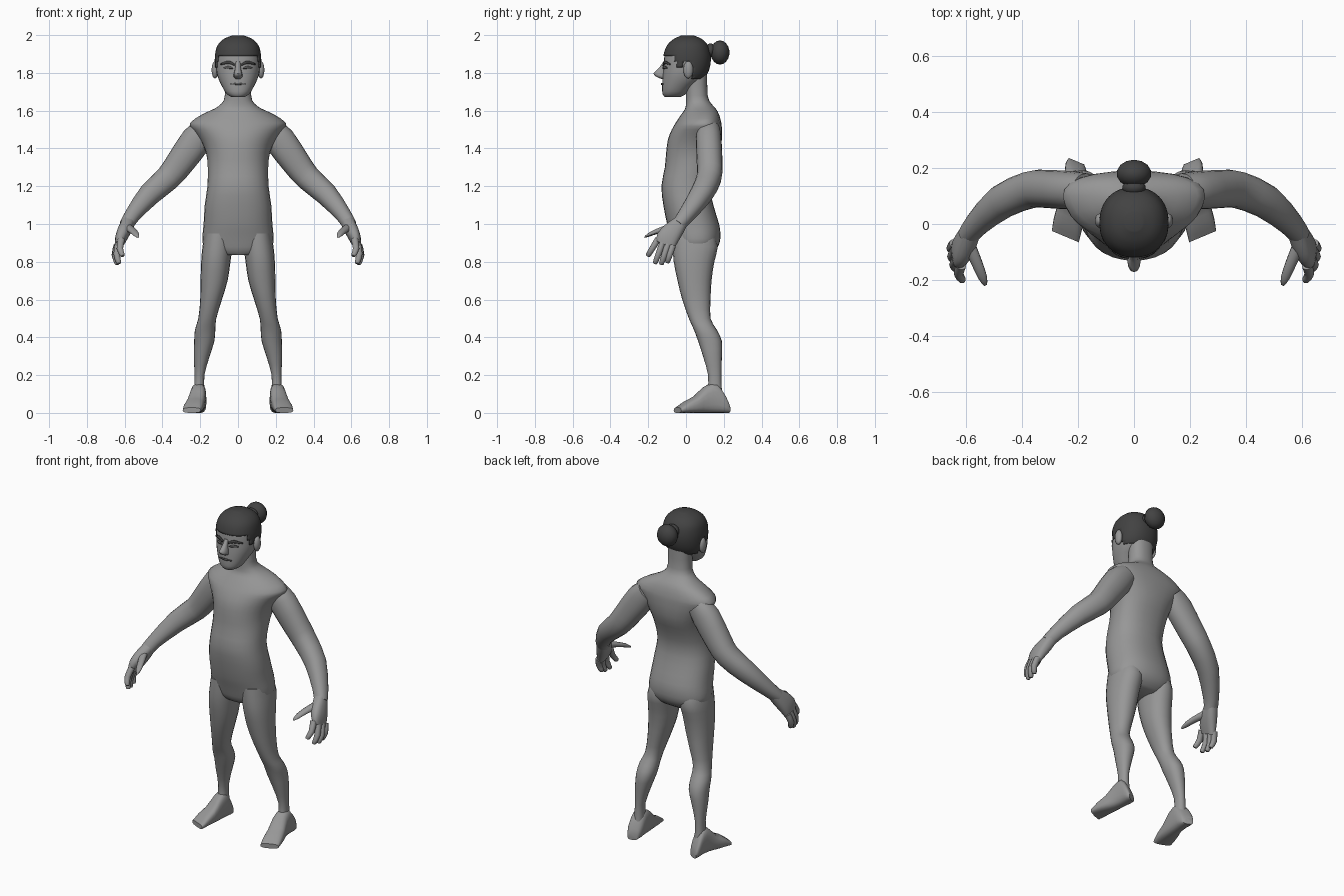
import bpy, bmesh, math
from mathutils import Vector
from mathutils.bvhtree import BVHTree

if "Cube" in bpy.data.objects:
    bpy.data.objects.remove(bpy.data.objects["Cube"])


def material(name, value):
    m = bpy.data.materials.new(name)
    m.diffuse_color = (value, value, value, 1)
    m.use_nodes = True
    m.node_tree.nodes["Principled BSDF"].inputs["Base Color"].default_value = m.diffuse_color
    return m


SKIN = material("skin grey", 0.31)
HAIR = material("hair charcoal", 0.055)
DARK = material("dark feature grey", 0.10)


def finish(name, bm, mat, pair=False, angle=50):
    bmesh.ops.recalc_face_normals(bm, faces=bm.faces)
    me = bpy.data.meshes.new(name)
    bm.to_mesh(me)
    bm.free()
    me.materials.append(mat)
    ob = bpy.data.objects.new(name, me)
    bpy.context.collection.objects.link(ob)
    bpy.ops.object.select_all(action='DESELECT')
    ob.select_set(True)
    bpy.context.view_layer.objects.active = ob
    bpy.ops.object.shade_smooth_by_angle(angle=math.radians(angle))
    if pair:
        mod = ob.modifiers.new("mirror", 'MIRROR')
        mod.use_mirror_merge = False
    return ob


def refine(rings, steps):
    """Smooth curve through the given section values."""
    out = []
    for i in range(len(rings) - 1):
        p = [rings[max(0, min(len(rings) - 1, i + j))] for j in (-1, 0, 1, 2)]
        for s in range(steps):
            t = s / steps
            out.append([0.5 * (2 * b + (c - a) * t + (2 * a - 5 * b + 4 * c - d) * t * t
                               + (3 * b - a - 3 * c + d) * t ** 3) for a, b, c, d in zip(*p)])
    return out + [list(rings[-1])]


def loft(rings, sides=20, n=2.2, u=None, v=None, steps=2, bm=None):
    """Sections are (x, y, z, radius u, radius v, taper). Without u, they follow the path."""
    bm = bm or bmesh.new()
    rings = refine([tuple(r) + (0,) * (6 - len(r)) for r in rings], steps)
    pts = [Vector(r[:3]) for r in rings]
    prev = None
    for i, (x, y, z, ru, rv, k) in enumerate(rings):
        if u is None:
            t = (pts[min(i + 1, len(pts) - 1)] - pts[max(i - 1, 0)]).normalized()
            b = Vector((0, 1, 0.01))
            b = (b - t * b.dot(t)).normalized()
            a = b.cross(t)
        else:
            a, b = Vector(u), Vector(v)
        ring = []
        for j in range(sides):
            th = 2 * math.pi * j / sides
            c, s = math.cos(th), math.sin(th)
            c = math.copysign(abs(c) ** (2 / n), c)
            s = math.copysign(abs(s) ** (2 / n), s)
            ring.append(bm.verts.new(pts[i] + a * (ru * c * (1 + k * s)) + b * (rv * s)))
        if prev:
            for j in range(sides):
                q = (j + 1) % sides
                bm.faces.new((prev[j], prev[q], ring[q], ring[j]))
        else:
            bm.faces.new(ring[::-1])
        prev = ring
    bm.faces.new(prev)
    return bm


X, Y, Z = (1, 0, 0), (0, 1, 0), (0, 0, 1)


def level(z, x0, x1, y0, y1, k=0):
    """Horizontal section from its extents."""
    return ((x0 + x1) / 2, (y0 + y1) / 2, z, (x1 - x0) / 2, (y1 - y0) / 2, k)


def ellipsoid(name, c, r, mat, pair=False):
    bm = bmesh.new()
    bmesh.ops.create_uvsphere(bm, u_segments=14, v_segments=9, radius=1)
    for p in bm.verts:
        p.co = Vector((c[i] + p.co[i] * r[i] for i in range(3)))
    return finish(name, bm, mat, pair)


# Torso with shoulders and neck: z, half width, front, back, taper
torso = [(.835, .11, -.04, .12, 0), (.86, .16, -.058, .155, 0), (.90, .187, -.07, .178, 0),
         (.95, .187, -.085, .182, 0), (1.0, .182, -.10, .175, 0), (1.1, .176, -.12, .145, 0),
         (1.2, .162, -.13, .128, .03), (1.3, .16, -.112, .15, .08), (1.38, .168, -.105, .18, .12),
         (1.45, .198, -.095, .19, .2), (1.5, .232, -.075, .19, .22), (1.535, .245, -.055, .187, .22),
         (1.58, .185, -.025, .175, .2), (1.61, .125, -.005, .158, .1), (1.64, .085, .0, .132, 0),
         (1.68, .07, .0, .115, 0), (1.79, .07, .0, .112, 0)]
finish("torso", loft([level(z, -w, w, f, b, k) for z, w, f, b, k in torso],
                     sides=28, n=2.3, u=X, v=Y), SKIN)

# Legs: z, inner, outer, front, back
legs = [(.95, .03, .175, -.07, .15), (.88, .03, .188, -.07, .168), (.80, .04, .195, -.065, .15),
        (.70, .055, .198, -.045, .135), (.60, .085, .20, -.02, .13), (.50, .115, .21, .015, .13),
        (.44, .12, .228, .042, .163), (.38, .125, .232, .064, .19), (.30, .15, .234, .09, .19),
        (.20, .178, .23, .117, .187), (.12, .177, .233, .115, .19), (.05, .177, .236, .11, .20)]
finish("legs", loft([level(*r) for r in legs], u=X, v=Y), SKIN, True)

# Feet: x, y, height, half width
feet = [(.205, .224, .04, .027), (.206, .20, .095, .038), (.208, .155, .155, .04),
        (.214, .10, .14, .042), (.225, .05, .09, .047), (.236, 0, .062, .05), (.245, -.045, .028, .048)]
finish("feet", loft([(x, y, h / 2, w, h / 2) for x, y, h, w in feet],
                    n=2.8, u=(1, .42, 0), v=Z), SKIN, True)

# Arms from inside the shoulder to the wrist
arms = [(.17, .12, 1.50, .065, .06), (.22, .12, 1.445, .082, .068), (.31, .125, 1.32, .075, .068),
        (.37, .122, 1.245, .068, .066), (.47, .08, 1.155, .06, .06), (.56, 0, 1.045, .042, .044),
        (.59, -.04, .995, .038, .036)]
finish("arms", loft(arms), SKIN, True)

# Hands: palm, four fingers and thumb
hands = loft([(.578, -.02, 1.02, .034, .036), (.60, -.065, .97, .036, .054),
              (.62, -.098, .925, .031, .06), (.632, -.112, .885, .02, .053)],
             n=2.5, u=(.95, 0, .3), v=(.08, .88, -.42))
fingers = [((.617, -.148, .92), (.61, -.203, .83)), ((.63, -.122, .905), (.63, -.165, .79)),
           ((.637, -.096, .89), (.638, -.132, .785)), ((.64, -.07, .885), (.64, -.10, .795))]
for a, b in fingers:
    a, b = Vector(a), Vector(b)
    mid = a.lerp(b, .55) + Vector((.012, 0, 0))
    loft([(*a, .019, .017), (*mid, .017, .016), (*b.lerp(mid, .12), .013, .013), (*b, .006, .006)],
         sides=10, bm=hands)
loft([(.59, -.07, .985, .024, .026), (.562, -.135, .968, .021, .02), (.54, -.19, .947, .017, .016),
      (.53, -.217, .933, .007, .007)], sides=10, bm=hands, u=(.9, -.3, 0), v=(0, .4, .9))
finish("hands", hands, SKIN, True)

# Head: z, half width, front, back
head = [(1.672, .035, -.112, -.03), (1.688, .06, -.124, 0), (1.72, .08, -.126, .03),
        (1.76, .10, -.125, .08), (1.80, .113, -.122, .108), (1.85, .117, -.117, .122),
        (1.90, .115, -.113, .122), (1.94, .102, -.095, .108), (1.972, .072, -.062, .078),
        (1.992, .025, -.02, .035)]
bm = loft([level(z, -w, w, f, b) for z, w, f, b in head], sides=28, n=2.2, u=X, v=Y)
surface = BVHTree.FromBMesh(bm)
finish("head", bm, SKIN)


# Hair cap cut along a hairline
def hairline(y):
    if y < -.055:
        return 1.89
    if y < -.008:
        return 1.832
    return 1.862 if y < .03 else 1.768


bm = loft([level(z + .006 * (z > 1.9), -w - .006, w + .006, f - .005, b + .008)
           for z, w, f, b in head], sides=48, n=2.2, u=X, v=Y, steps=5)
low = [f for f in bm.faces if f.calc_center_median().z < hairline(f.calc_center_median().y)]
bmesh.ops.delete(bm, geom=low, context='FACES')
cap = finish("hair_cap", bm, HAIR)
mod = cap.modifiers.new("thickness", 'SOLIDIFY')
mod.thickness = .008
mod.offset = -1

# Bun and its tie
ellipsoid("hair_bun", (0, .18, 1.908), (.063, .05, .064), HAIR)
ellipsoid("hair_tie", (0, .13, 1.92), (.042, .028, .036), HAIR)

# Ears and nose
ellipsoid("ears", (.122, .012, 1.816), (.018, .026, .046), SKIN, True)
finish("nose", loft([(0, -.108, 1.86, .013, .012), (0, -.122, 1.83, .014, .018),
                     (0, -.135, 1.797, .022, .037), (0, -.128, 1.778, .023, .026),
                     (0, -.118, 1.768, .012, .012)], sides=12, u=X, v=Y), SKIN)


# Thin plates that follow the face: x, z, half height
def face_strip(name, points, mat, pair):
    bm = bmesh.new()
    prev = None
    for x, z, h in refine(points, 3):
        col = []
        for zz in (z - h, z + h):
            hit = surface.ray_cast(Vector((x, -1, zz)), Vector(Y))[0]
            col.append(bm.verts.new((x, hit.y - .004, zz)))
        if prev:
            bm.faces.new((prev[0], col[0], col[1], prev[1]))
        prev = col
    ob = finish(name, bm, mat, pair)
    mod = ob.modifiers.new("thickness", 'SOLIDIFY')
    mod.thickness = .006
    mod.offset = 0


face_strip("eyebrows", [(.018, 1.843, .006), (.05, 1.856, .008), (.09, 1.846, .004)], HAIR, True)
face_strip("eyes", [(.026, 1.824, .002), (.048, 1.829, .007), (.074, 1.827, .002)], DARK, True)
face_strip("mouth", [(-.042, 1.74, .002), (0, 1.742, .005), (.042, 1.74, .002)], DARK, False)
